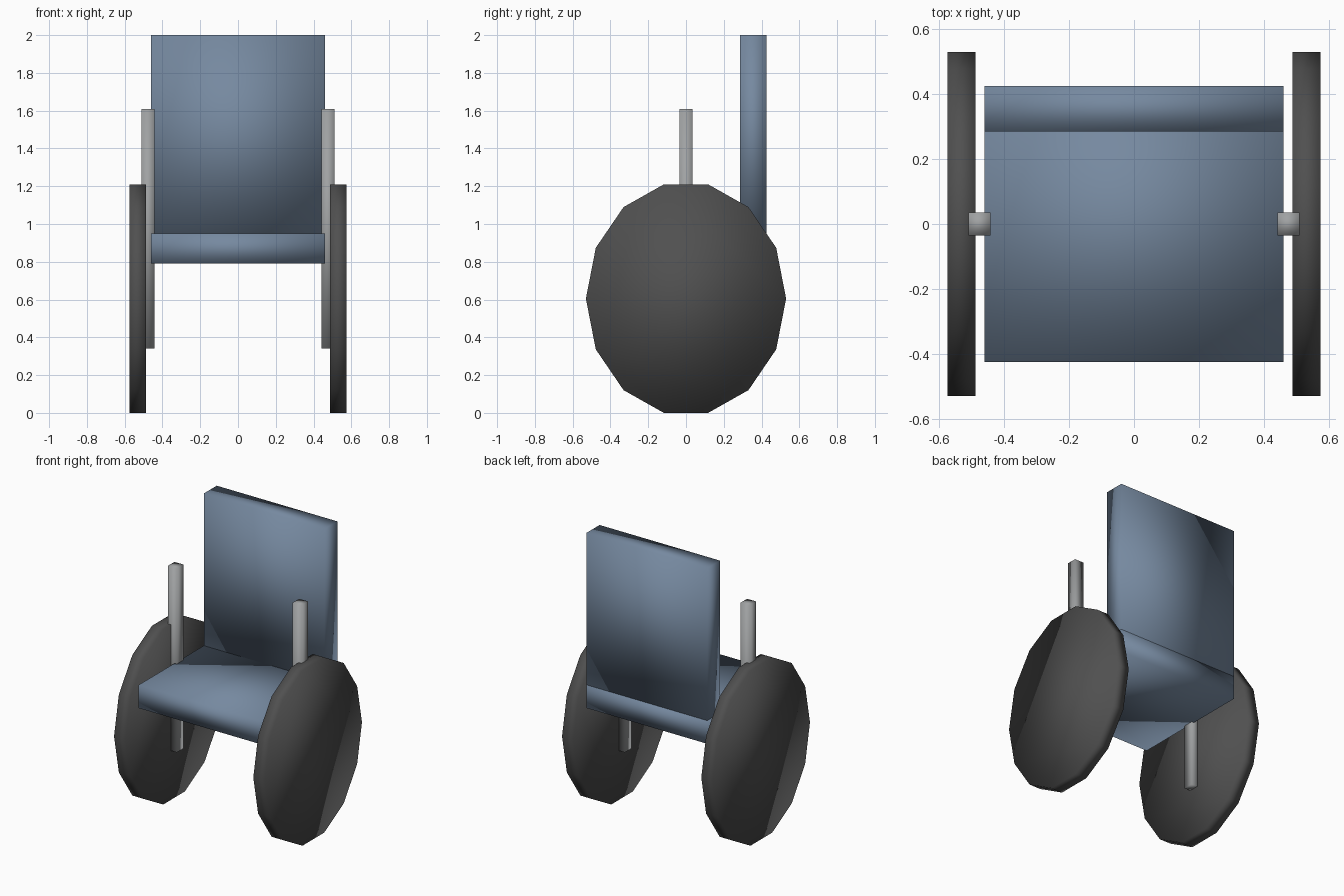
import bpy
import math

cube = bpy.data.objects.get("Cube")
if cube:
    bpy.data.objects.remove(cube, do_unlink=True)


def material(name, r, g, b):
    mat = bpy.data.materials.new(name)
    mat.use_nodes = True
    mat.diffuse_color = (r, g, b, 1)
    mat.node_tree.nodes["Principled BSDF"].inputs["Base Color"].default_value = (r, g, b, 1)
    return mat


slate_blue = material("slate_blue", 0.18, 0.25, 0.35)
metal_grey = material("metal_grey", 0.35, 0.36, 0.365)
tyre_black = material("tyre_black", 0.08, 0.08, 0.08)


def finish(obj, name, mat):
    # Soft shading runs across every edge, as on a padded form
    obj.name = name
    obj.data.materials.append(mat)
    bpy.ops.object.transform_apply(location=False, rotation=True, scale=True)
    bpy.ops.object.shade_smooth()
    return obj


def box(name, mat, low, high):
    centre = [(a + b) / 2 for a, b in zip(low, high)]
    bpy.ops.mesh.primitive_cube_add(size=1, location=centre)
    obj = bpy.context.object
    obj.scale = [b - a for a, b in zip(low, high)]
    return finish(obj, name, mat)


def wheel(name, x):
    # Fourteen-sided disc, axle along x, a little taller than it is long
    bpy.ops.mesh.primitive_cylinder_add(vertices=14, radius=1, depth=0.087)
    obj = bpy.context.object
    for v in obj.data.vertices:
        i = (v.index // 2) * math.tau / 14
        v.co = (v.co.z, 0.53 * math.cos(i), 0.62 * math.sin(i))
    obj.data.flip_normals()
    obj.location = (x, 0, 0.605)
    return finish(obj, name, tyre_black)


# Padded seat and backrest
box("seat", slate_blue, (-0.46, -0.425, 0.79), (0.46, 0.425, 0.95))
box("backrest", slate_blue, (-0.46, 0.285, 0.945), (0.46, 0.425, 2.0))

# Upright posts and wheels on both sides
for side, sign in (("left", 1), ("right", -1)):
    x = sign * 0.476
    box(side + "_post", metal_grey, (x - 0.034, -0.035, 0.34), (x + 0.034, 0.035, 1.61))
    wheel(side + "_wheel", sign * 0.5315)
